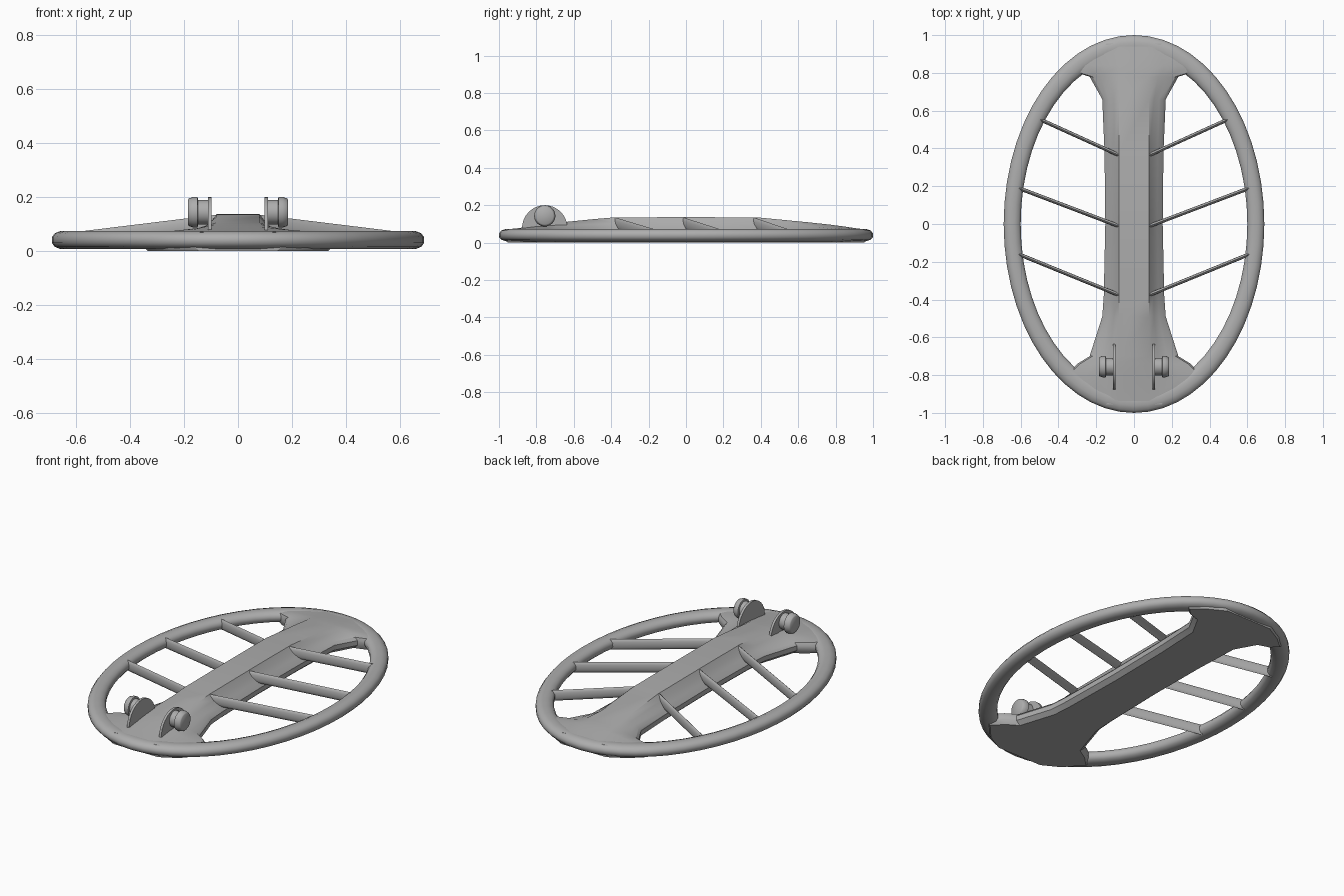
import bpy, bmesh, math
from mathutils import Vector

if "Cube" in bpy.data.objects:
    bpy.data.objects.remove(bpy.data.objects["Cube"])

grey = bpy.data.materials.new("matte grey")
grey.use_nodes = True
GREY = (0.42, 0.42, 0.42, 1)
grey.diffuse_color = GREY
grey.node_tree.nodes["Principled BSDF"].inputs["Base Color"].default_value = GREY


def loft(name, sections, closed=False, smooth=40):
    """Skin a list of equal-length point loops; cap the ends unless closed."""
    bm = bmesh.new()
    rings = [[bm.verts.new(p) for p in s] for s in sections]
    n = len(rings[0])
    for i in range(len(rings) - (0 if closed else 1)):
        a, b = rings[i], rings[(i + 1) % len(rings)]
        for j in range(n):
            k = (j + 1) % n
            bm.faces.new((a[j], a[k], b[k], b[j]))
    if not closed:
        bm.faces.new(rings[0])
        bm.faces.new(rings[-1])
    bmesh.ops.recalc_face_normals(bm, faces=bm.faces)
    mesh = bpy.data.meshes.new(name)
    bm.to_mesh(mesh)
    bm.free()
    mesh.materials.append(grey)
    ob = bpy.data.objects.new(name, mesh)
    bpy.context.collection.objects.link(ob)
    bpy.ops.object.select_all(action='DESELECT')
    ob.select_set(True)
    bpy.context.view_layer.objects.active = ob
    bpy.ops.object.shade_smooth_by_angle(angle=math.radians(smooth))
    return ob


# Oval rim: rounded section running between an inner and an outer ellipse
half = [(0, .05), (.12, .065), (.35, .073), (.65, .073), (.88, .065), (1, .05)]
profile = half + [(u, .08 - z) for u, z in reversed(half)]
sections = []
for i in range(56):
    t = math.tau * i / 56
    c, s = math.cos(t), math.sin(t)
    sections.append([((.6 + .09 * u) * c, (.89 + .11 * u) * s, z) for u, z in profile])
loft("oval_rim", sections, closed=True, smooth=60)

# Central spine: raised flat ridge, concave flanks, flared feet (y, half width, height)
stations = [(-.955, .17, .071), (-.9, .27, .077), (-.8, .36, .09), (-.74, .3, .099),
            (-.7, .235, .105), (-.49, .168, .126), (-.38, .16, .135), (0, .152, .136),
            (.38, .156, .135), (.66, .168, .108), (.78, .235, .095), (.8, .3, .092),
            (.84, .34, .087), (.9, .27, .078), (.955, .17, .071)]
sections = []
for y, w, h in stations:
    d = w - .08
    side = [(.08, h), (.08 + .3 * d, .07 + .5 * (h - .07)), (.08 + .6 * d, .07 + .15 * (h - .07)),
            (w - .015, .066), (w, .05), (w, .022), (w - .025, 0)]
    sections.append([(x, y, z) for x, z in side]
                    + [(-x, y, z) for x, z in reversed(side)])
loft("central_spine", sections, smooth=35)

# Slanted ribs from the ridge out to the rim (inner y, outer x, outer y)
for i, (y0, x1, y1) in enumerate([(-.38, .61, -.16), (-.015, .61, .19), (.36, .5, .555)]):
    for side, m in (("left", 1), ("right", -1)):
        sections = []
        for x, y, z in ((.07, y0, .104), (x1, y1, .038)):
            loop = []
            for k in range(12):
                a = math.tau * k / 12
                loop.append((m * x, y + .011 * math.cos(a), z + .031 * math.sin(a)))
            sections.append(loop)
        loft(f"rib_{i + 1}_{side}", sections, smooth=60)

# Mounting ears and clamp knobs on both sides
for side, m in (("left", 1), ("right", -1)):
    arch = [(-.755 + .122 * math.cos(a), .075 + .125 * math.sin(a))
            for a in (math.pi * k / 16 for k in range(17))]
    arch = [(-.633, .055)] + arch + [(-.877, .055)]
    loft(f"mounting_ear_{side}", [[(m * x, y, z) for y, z in arch] for x in (.098, .112)])

    sections = []
    for x, r in ((.105, .046), (.148, .046), (.15, .057), (.165, .057), (.182, .051), (.186, .046)):
        sections.append([(m * x, -.755 + r * math.cos(a), .143 + r * math.sin(a))
                         for a in (math.tau * k / 24 for k in range(24))])
    loft(f"clamp_knob_{side}", sections)
